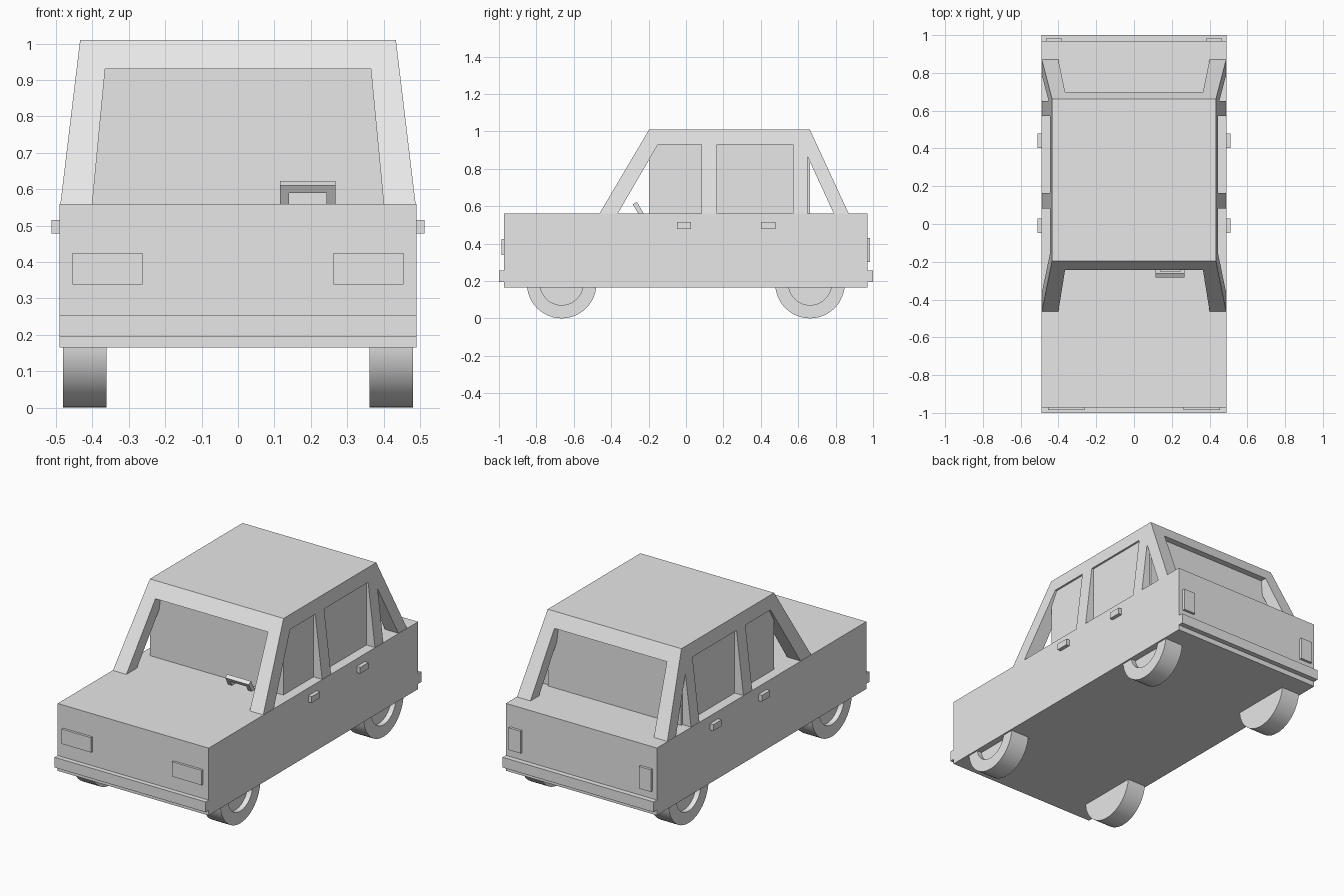
import bpy, bmesh, math
from mathutils import Vector

if "Cube" in bpy.data.objects:
    bpy.data.objects.remove(bpy.data.objects["Cube"])

grey = bpy.data.materials.new("light_grey")
grey.diffuse_color = (0.8, 0.8, 0.8, 1)
grey.use_nodes = True
grey.node_tree.nodes["Principled BSDF"].inputs["Base Color"].default_value = grey.diffuse_color


def finish(name, bm):
    bmesh.ops.recalc_face_normals(bm, faces=bm.faces[:])
    mesh = bpy.data.meshes.new(name)
    bm.to_mesh(mesh)
    bm.free()
    mesh.materials.append(grey)
    ob = bpy.data.objects.new(name, mesh)
    bpy.context.collection.objects.link(ob)
    return ob


def box(name, lo, hi):
    bm = bmesh.new()
    bmesh.ops.create_cube(bm, size=1)
    for v in bm.verts:
        v.co = [l + (c + 0.5) * (h - l) for l, h, c in zip(lo, hi, v.co)]
    return finish(name, bm)


def loft(name, ring_a, ring_b):
    """Closed solid between two matching rings of points."""
    bm = bmesh.new()
    a = [bm.verts.new(p) for p in ring_a]
    b = [bm.verts.new(p) for p in ring_b]
    bm.faces.new(a)
    bm.faces.new(b)
    n = len(a)
    for i in range(n):
        j = (i + 1) % n
        bm.faces.new((a[i], a[j], b[j], b[i]))
    return finish(name, bm)


def rect(x, y0, y1, z):
    return [(-x, y0, z), (x, y0, z), (x, y1, z), (-x, y1, z)]


# Lower body and bumpers
box("body", (-0.49, -0.972, 0.165), (0.49, 0.97, 0.56))
box("front_bumper", (-0.49, -1.0, 0.195), (0.49, -0.96, 0.255))
box("rear_bumper", (-0.49, 0.96, 0.195), (0.49, 1.0, 0.255))

# Cabin frame: tapered block with window openings cut through it
cabin = loft("cabin_frame", rect(0.488, -0.463, 0.87, 0.56),
             rect(0.434, -0.197, 0.662, 1.01))


def side_cutter(pts):
    return loft("side_cutter", [(-0.8, y, z) for y, z in pts],
                [(0.8, y, z) for y, z in pts])


windscreen = [(-0.406, 0.5), (0.406, 0.5), (0.365, 0.93), (-0.365, 0.93)]
cutters = [
    side_cutter([(-0.400, 0.5), (-0.15, 0.93), (0.083, 0.93), (0.083, 0.5)]),
    side_cutter([(0.165, 0.5), (0.165, 0.93), (0.573, 0.93), (0.573, 0.5)]),
    side_cutter([(0.65, 0.5), (0.65, 0.865), (0.818, 0.5)]),
    loft("end_cutter", [(x, -1, z) for x, z in windscreen],
         [(x, 1, z) for x, z in windscreen]),
]
for c in cutters:
    m = cabin.modifiers.new("window", 'BOOLEAN')
    m.operation, m.solver, m.object = 'DIFFERENCE', 'EXACT', c
bpy.context.view_layer.update()
deps = bpy.context.evaluated_depsgraph_get()
cut_mesh = bpy.data.meshes.new_from_object(cabin.evaluated_get(deps))
cabin.modifiers.clear()
cabin.data = cut_mesh
for c in cutters:
    bpy.data.objects.remove(c)

# Solid block filling the cabin behind the openings
box("cabin_core", (-0.432, -0.197, 0.55), (0.432, 0.662, 1.0))

# Steering wheel: square ring leaning forward
up = Vector((0, -0.5, 0.866))
back = Vector((0, 0.866, 0.5))
top = Vector((0.1915, -0.284, 0.61))
for name, x0, x1, d0, d1 in (("top", -0.0765, 0.0765, 0, 0.024),
                             ("bottom", -0.0765, 0.0765, 0.13, 0.153),
                             ("left", -0.0765, -0.052, 0.024, 0.13),
                             ("right", 0.052, 0.0765, 0.024, 0.13)):
    ring = [top + Vector((x, 0, 0)) - up * d
            for x, d in ((x0, d0), (x1, d0), (x1, d1), (x0, d1))]
    loft("steering_wheel_" + name, ring, [p + back * 0.025 for p in ring])


def wheel(name, s, yc, r=0.186):
    """Lathed wheel with a recessed hub on the outer side."""
    profile = [(0.362, 0), (0.362, r), (0.481, r), (0.481, 0.115),
               (0.451, 0.115), (0.451, 0)]
    bm = bmesh.new()
    vs = [bm.verts.new((s * x, yc, r + h)) for x, h in profile]
    es = [bm.edges.new(p) for p in zip(vs, vs[1:])]
    bmesh.ops.spin(bm, geom=vs + es, cent=(0, yc, r), axis=(1, 0, 0),
                   angle=math.tau, steps=48)
    bmesh.ops.remove_doubles(bm, verts=bm.verts[:], dist=1e-4)
    ob = finish(name, bm)
    bpy.ops.object.select_all(action='DESELECT')
    ob.select_set(True)
    bpy.context.view_layer.objects.active = ob
    bpy.ops.object.shade_smooth_by_angle(angle=math.radians(30))


# Parts repeated on both sides
for side, s in (("left", -1), ("right", 1)):
    def plate(name, x0, x1, y0, y1, z0, z1):
        xs = sorted((s * x0, s * x1))
        box(side + name, (xs[0], y0, z0), (xs[1], y1, z1))

    plate("_headlight", 0.263, 0.455, -0.986, -0.96, 0.338, 0.425)
    plate("_tail_light", 0.384, 0.462, 0.96, 0.985, 0.30, 0.43)
    plate("_front_door_handle", 0.48, 0.512, -0.048, 0.028, 0.478, 0.515)
    plate("_rear_door_handle", 0.48, 0.512, 0.402, 0.478, 0.478, 0.515)
    wheel(side + "_front_wheel", s, -0.665)
    wheel(side + "_rear_wheel", s, 0.663)
